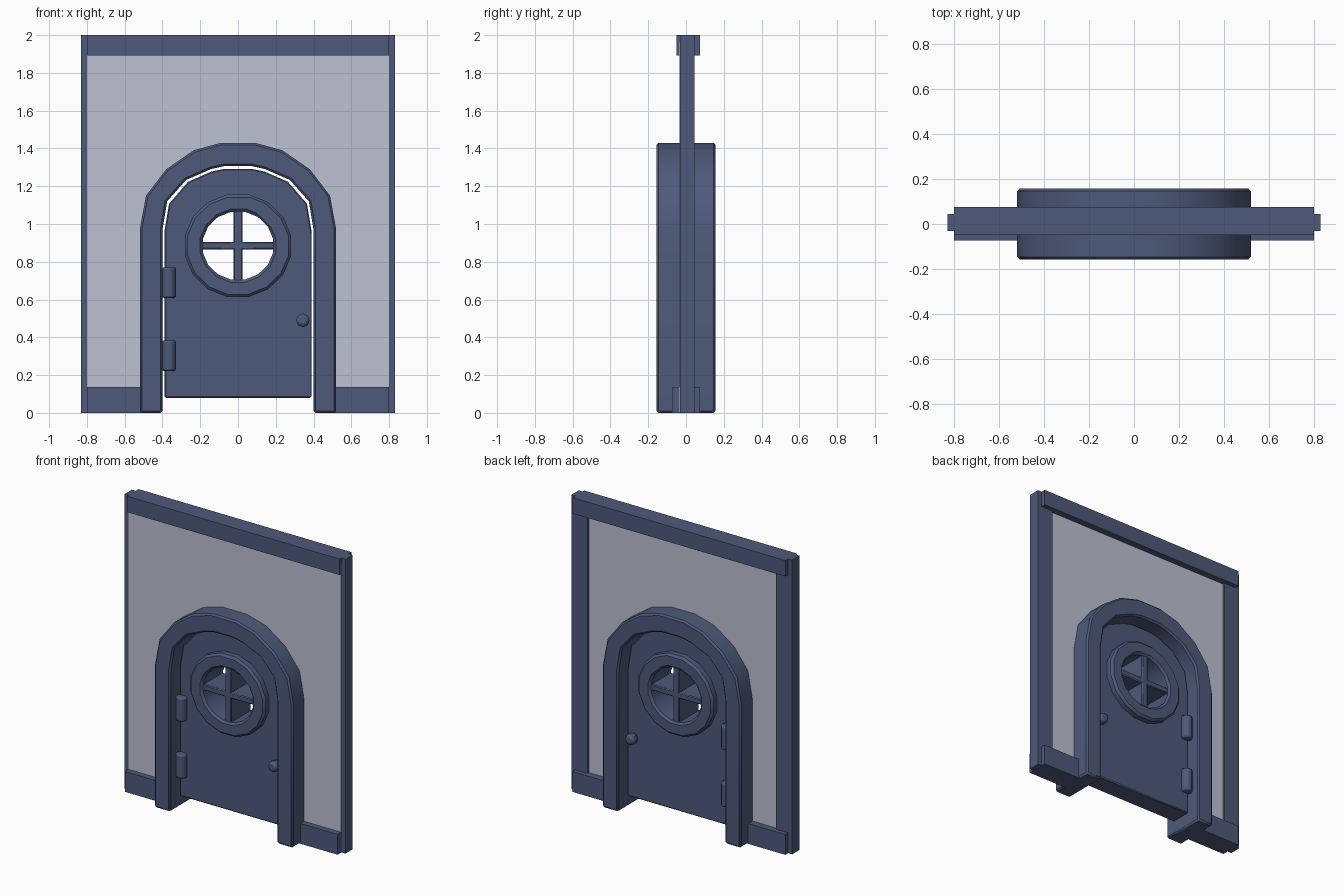
import bpy, bmesh, math
from mathutils import Vector

if "Cube" in bpy.data.objects:
    bpy.data.objects.remove(bpy.data.objects["Cube"])


def material(name, rgb):
    m = bpy.data.materials.new(name)
    m.diffuse_color = (*rgb, 1.0)
    m.use_nodes = True
    m.node_tree.nodes["Principled BSDF"].inputs["Base Color"].default_value = m.diffuse_color
    return m


SLATE = material("slate_blue", (0.078, 0.102, 0.195))
PALE = material("pale_blue_grey", (0.508, 0.541, 0.645))


def finish(name, bm, mat, bevel=0.0, segments=1):
    bmesh.ops.recalc_face_normals(bm, faces=bm.faces)
    me = bpy.data.meshes.new(name)
    bm.to_mesh(me)
    bm.free()
    me.materials.append(mat)
    ob = bpy.data.objects.new(name, me)
    bpy.context.collection.objects.link(ob)
    if bevel:
        mod = ob.modifiers.new("edge_bevel", 'BEVEL')
        mod.width = bevel
        mod.segments = segments
        mod.limit_method = 'ANGLE'
        mod.angle_limit = math.radians(50)
        mod.use_clamp_overlap = False
    bpy.ops.object.select_all(action='DESELECT')
    ob.select_set(True)
    bpy.context.view_layer.objects.active = ob
    bpy.ops.object.shade_smooth_by_angle(angle=math.radians(35))
    return ob


def prism(name, loops, y0, y1, mat=SLATE, bevel=0.0):
    """Extrude closed x-z loops (outline, then holes) from y0 to y1."""
    bm = bmesh.new()
    for pts in loops:
        vs = [bm.verts.new((x, y0, z)) for x, z in pts]
        for a, b in zip(vs, vs[1:] + vs[:1]):
            bm.edges.new((a, b))
    bmesh.ops.triangle_fill(bm, edges=bm.edges[:], use_beauty=True,
                            normal=Vector((0, -1, 0)))
    bmesh.ops.dissolve_limit(bm, angle_limit=0.01, verts=bm.verts[:],
                             edges=bm.edges[:], use_dissolve_boundaries=False)
    ext = bmesh.ops.extrude_face_region(bm, geom=bm.faces[:],
                                        use_keep_orig=True)
    moved = [g for g in ext["geom"] if isinstance(g, bmesh.types.BMVert)]
    bmesh.ops.translate(bm, verts=moved, vec=(0, y1 - y0, 0))
    return finish(name, bm, mat, bevel)


def box(name, x, y, z, bevel=0.0):
    rect = [(x[0], z[0]), (x[1], z[0]), (x[1], z[1]), (x[0], z[1])]
    return prism(name, [rect], y[0], y[1], SLATE, bevel)


def arch(half, base):
    """Mirror the right half of an arch; runs from left foot to right foot."""
    right = half + [(half[-1][0], base)]
    return [(-x, z) for x, z in reversed(right)] + right


def ellipse(rx, rz, n=16, cz=0.885):
    return [(rx * math.cos(2 * math.pi * (i + 0.5) / n),
             cz + rz * math.sin(2 * math.pi * (i + 0.5) / n)) for i in range(n)]


OUTER = [(0.09, 1.43), (0.235, 1.39), (0.38, 1.29), (0.487, 1.15), (0.52, 0.97)]
INNER = [(0.07, 1.307), (0.143, 1.291), (0.275, 1.233), (0.375, 1.12), (0.4, 0.97)]
DOOR = [(0.07, 1.292), (0.14, 1.278), (0.265, 1.223), (0.365, 1.107), (0.388, 0.97)]
MIDDLE = [((a[0] + b[0]) / 2, (a[1] + b[1]) / 2) for a, b in zip(OUTER, INNER)]

# Pale wall with an arched opening
wall = [(-0.8, 0.004), (-0.8, 1.96), (0.8, 1.96), (0.8, 0.004)]
prism("wall_panel", [wall + arch(MIDDLE, 0.004)[::-1]], -0.034, 0.03, PALE)

# Side posts, skirting and top beam
for side, s in (("left", -1), ("right", 1)):
    box(side + "_post", sorted((s * 0.71, s * 0.83)), (-0.032, 0.045), (0, 2))
    box(side + "_skirting", sorted((s * 0.47, s * 0.8)), (-0.073, 0.075), (0, 0.138))
box("top_beam", (-0.8, 0.8), (-0.05, 0.075), (1.892, 2.0))

# Arched door frame
prism("door_frame", [arch(OUTER, 0) + arch(INNER, 0)[::-1]],
      -0.157, 0.157, SLATE, 0.011)

# Door leaf with a round opening
prism("door", [arch(DOOR, 0.08), ellipse(0.22, 0.215)], -0.07, 0.07, SLATE, 0.006)

# Window ring and deep crossed bars
prism("window_ring", [ellipse(0.287, 0.277), ellipse(0.19, 0.183)],
      -0.12, 0.12, SLATE, 0.014)
box("window_bar_upright", (-0.024, 0.024), (-0.108, 0.108), (0.68, 1.09), 0.006)
box("window_bar_level", (-0.21, 0.21), (-0.107, 0.107), (0.866, 0.906), 0.006)


# Hinges and knobs on both faces of the door
def cylinder(name, centre, radius, depth, axis, bevel, sides):
    bm = bmesh.new()
    bmesh.ops.create_cone(bm, cap_ends=True, segments=sides, radius1=radius,
                          radius2=radius, depth=depth)
    if axis == 'Y':
        for v in bm.verts:
            v.co = Vector((v.co.x, -v.co.z, v.co.y))
    bmesh.ops.translate(bm, verts=bm.verts, vec=centre)
    return finish(name, bm, SLATE, bevel, 2)


for face, s in (("front", -1), ("back", 1)):
    for level, z in (("lower", 0.303), ("upper", 0.69)):
        cylinder(f"{face}_{level}_hinge", (-0.366, s * 0.083, z),
                 0.036, 0.162, 'Z', 0.01, 12)
    cylinder(face + "_knob", (0.343, s * 0.095, 0.49), 0.036, 0.06, 'Y', 0.016, 8)
